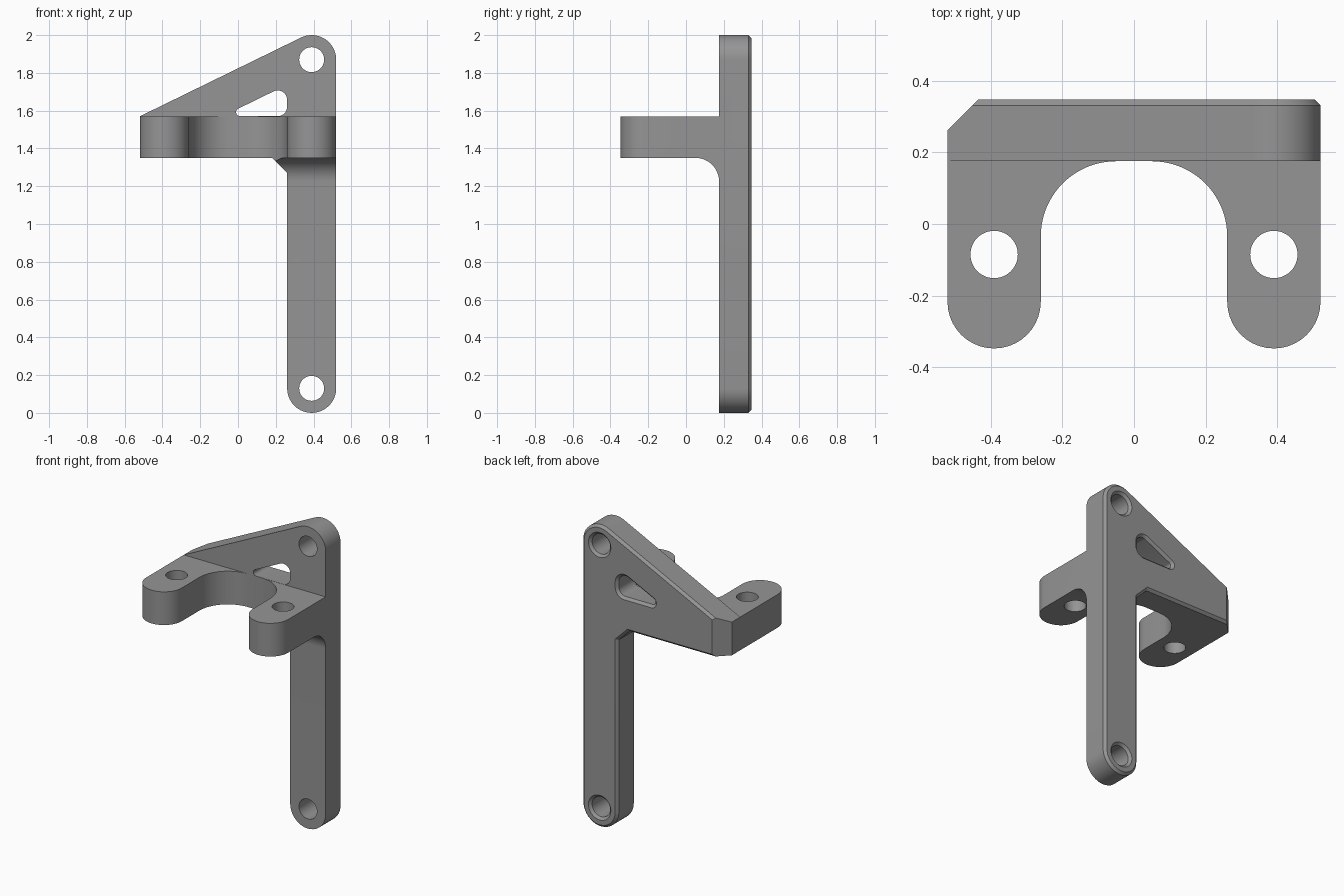
import bpy, bmesh, math
from mathutils import Vector

if "Cube" in bpy.data.objects:
    bpy.data.objects.remove(bpy.data.objects["Cube"])

grey = bpy.data.materials.new("metal grey")
grey.diffuse_color = (0.3, 0.3, 0.3, 1)
grey.use_nodes = True
grey.node_tree.nodes["Principled BSDF"].inputs["Base Color"].default_value = grey.diffuse_color

# Axis maps: 2D profile point plus depth -> 3D point
ALONG = {"x": lambda p, d: (d, p[0], p[1]),
         "y": lambda p, d: (p[0], d, p[1]),
         "z": lambda p, d: (p[0], p[1], d)}


def arc(cx, cz, r, a0, a1, n=20):
    """Points on an arc, angles in degrees."""
    return [(cx + r * math.cos(math.radians(a0 + (a1 - a0) * i / n)),
             cz + r * math.sin(math.radians(a0 + (a1 - a0) * i / n))) for i in range(n + 1)]


def circle(cx, cz, r, n=48):
    return arc(cx, cz, r, 0, 360, n)[:-1]


def rounded(corners, n=10):
    """Polygon with each corner (x, z, radius) rounded."""
    out = []
    for i, (x, z, r) in enumerate(corners):
        p = Vector((x, z))
        a = (Vector(corners[i - 1][:2]) - p).normalized()
        b = (Vector(corners[(i + 1) % len(corners)][:2]) - p).normalized()
        half = a.angle(b) / 2
        c = p + (a + b).normalized() * r / math.sin(half)
        s, e = p + a * r / math.tan(half) - c, p + b * r / math.tan(half) - c
        a0 = math.atan2(s.y, s.x)
        sweep = (math.atan2(e.y, e.x) - a0 + math.pi) % (2 * math.pi) - math.pi
        out += arc(c.x, c.y, r, math.degrees(a0), math.degrees(a0 + sweep), n)
    return out


def offset(poly, d):
    """Grow a counter-clockwise polygon by d, keeping mitred corners."""
    out = []
    for i, q in enumerate(poly):
        q = Vector(q)
        e1 = (q - Vector(poly[i - 1])).normalized()
        e2 = (Vector(poly[(i + 1) % len(poly)]) - q).normalized()
        n1, n2 = Vector((e1.y, -e1.x)), Vector((e2.y, -e2.x))
        out.append(tuple(q + (n1 + n2) * d / (1 + n1.dot(n2))))
    return out


def loft(name, axis, sections):
    """Solid through (profile, depth) sections of equal point count."""
    bm = bmesh.new()
    rings = [[bm.verts.new(ALONG[axis](p, d)) for p in poly] for poly, d in sections]
    n = len(rings[0])
    for lo, hi in zip(rings, rings[1:]):
        for i in range(n):
            bm.faces.new((lo[i], lo[(i + 1) % n], hi[(i + 1) % n], hi[i]))
    bm.faces.new(rings[0])
    bm.faces.new(rings[-1])
    bmesh.ops.recalc_face_normals(bm, faces=bm.faces)
    me = bpy.data.meshes.new(name)
    bm.to_mesh(me)
    bm.free()
    me.materials.append(grey)
    ob = bpy.data.objects.new(name, me)
    bpy.context.collection.objects.link(ob)
    return ob


def combine(ob, other, op):
    """Apply a boolean and discard the second solid."""
    m = ob.modifiers.new("bool", "BOOLEAN")
    m.object, m.operation, m.solver = other, op, "EXACT"
    bpy.context.view_layer.objects.active = ob
    bpy.ops.object.modifier_apply(modifier=m.name)
    bpy.data.objects.remove(other)


FRONT, BACK, BEVEL = 0.175, 0.347, 0.016
LOW, HIGH = 1.35, 1.57

# Upright plate with a bevelled back rim
outline = (arc(0.39, 0.13, 0.13, 180, 360) + arc(0.39, 1.87, 0.13, 0, 116.05)
           + [(-0.52, HIGH), (-0.52, LOW), (0.18, LOW), (0.26, 1.27)])
plate = loft("bracket", "y", [(outline, FRONT), (outline, BACK - BEVEL),
                              (offset(outline, -BEVEL), BACK)])

# Shelf with two round-ended arms
shelf_outline = (arc(-0.39, -0.217, 0.13, 180, 360) + [(-0.26, -0.1), (0.26, -0.1)]
                 + arc(0.39, -0.217, 0.13, 180, 360) + [(0.52, 0.2), (-0.52, 0.2)])
shelf = loft("shelf", "z", [(shelf_outline, LOW), (shelf_outline, HIGH)])

# Fillet under the shelf where it meets the post
web = [(0.26, 1.225), (0.52, 1.225), (0.52, 1.4), (0.13, 1.4), (0.26, 1.27)]
fillet = loft("fillet", "y", [(web, 0.05), (web, 0.2)])
hollow = circle(0.05, 1.225, 0.125, 80)
combine(fillet, loft("fillet_cutter", "x", [(hollow, -1), (hollow, 1)]), "DIFFERENCE")
combine(shelf, fillet, "UNION")

# Rounded slot between the arms, and the arm holes
slot = [(-0.26, -0.6), (0.26, -0.6)] + arc(0.05, -0.035, 0.21, 0, 90) + arc(-0.05, -0.035, 0.21, 90, 180)
combine(shelf, loft("slot_cutter", "z", [(slot, 1), (slot, 2)]), "DIFFERENCE")
for side in (-1, 1):
    ring = circle(side * 0.39, -0.085, 0.066)
    combine(shelf, loft("arm_hole_cutter", "z", [(ring, 1), (ring, 2)]), "DIFFERENCE")
combine(plate, shelf, "UNION")

# Post holes and triangular window, each flared at the back
window = rounded([(-0.08, HIGH + 0.001, 0.021), (0.26, HIGH + 0.001, 0.05), (0.26, 1.737, 0.05)])
for hole in (circle(0.39, 0.13, 0.066), circle(0.39, 1.87, 0.066), window):
    wide = offset(hole, BEVEL)
    combine(plate, loft("flared_cutter", "y", [(hole, 0.1), (hole, BACK - BEVEL), (wide, BACK),
                                               (wide, 0.5)]), "DIFFERENCE")

# Clipped back corner
corner = [(-0.52 - 0.1, 0.262 - 0.1), (-0.435 + 0.1, BACK + 0.1), (-0.7, 0.6)]
combine(plate, loft("corner_cutter", "z", [(corner, 1), (corner, 2)]), "DIFFERENCE")

plate.select_set(True)
bpy.context.view_layer.objects.active = plate
bpy.ops.object.shade_smooth_by_angle(angle=math.radians(25))
